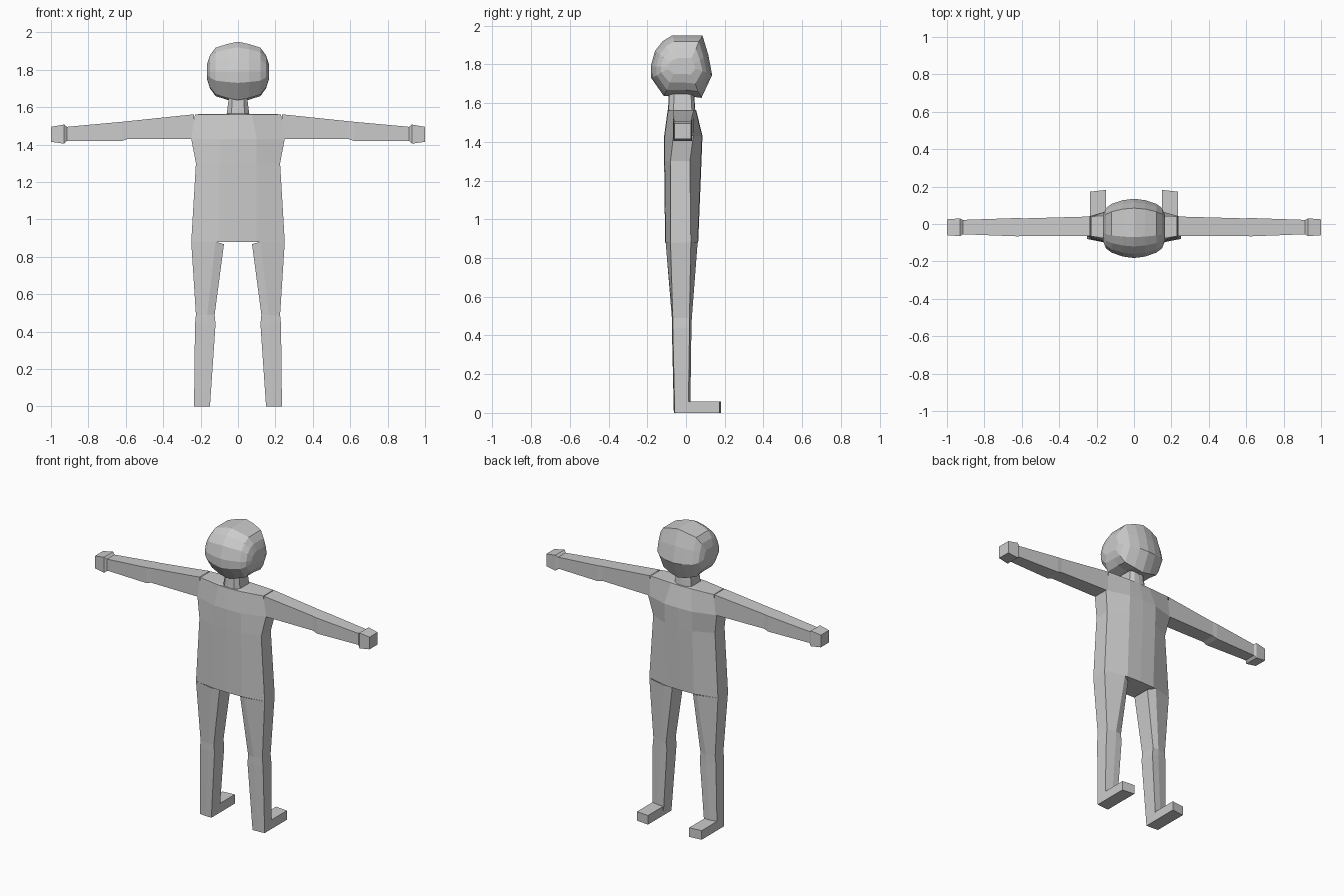
import bpy
import bmesh

if "Cube" in bpy.data.objects:
    bpy.data.objects.remove(bpy.data.objects["Cube"])


def loft(name, rings, cap_start=False, cap_end=True, mirror=False):
    """Skin a list of equal-length point rings."""
    bm = bmesh.new()
    loops = [[bm.verts.new(p) for p in ring] for ring in rings]
    for a, b in zip(loops, loops[1:]):
        for i in range(len(a)):
            j = (i + 1) % len(a)
            bm.faces.new((a[i], a[j], b[j], b[i]))
    if cap_start:
        bm.faces.new(loops[0][::-1])
    if cap_end:
        bm.faces.new(loops[-1])
    bmesh.ops.recalc_face_normals(bm, faces=bm.faces)
    me = bpy.data.meshes.new(name)
    bm.to_mesh(me)
    bm.free()
    ob = bpy.data.objects.new(name, me)
    bpy.context.collection.objects.link(ob)
    if mirror:
        ob.modifiers.new("Mirror", 'MIRROR').use_mirror_merge = False
    return ob


def torso_ring(z, hw, sf, sb, mx, f, b):
    """Ten-sided section: side strip, then raised front and back panels."""
    return [(hw, sf, z), (hw, sb, z), (mx, b, z), (0, b + .003, z), (-mx, b, z),
            (-hw, sb, z), (-hw, sf, z), (-mx, f, z), (0, f - .003, z), (mx, f, z)]


# Torso and neck
loft("torso", [torso_ring(*r) for r in [
    (0.88, .25, -.08, .025, .10, -.105, .06),
    (1.30, .225, -.08, .02, .10, -.11, .077),
    (1.43, .25, -.065, .038, .10, -.11, .082),
    (1.562, .23, -.065, .04, .075, -.092, .05),
    (1.565, .06, -.065, .03, .035, -.09, .045),
    (1.66, .048, -.06, .025, .03, -.085, .038)]], cap_start=True)


# Legs: outer x, inner x, side front/back y, middle x, panel front/back y
def leg_ring(z, xo, xi, sf, sb, xm, f, b):
    zi = z - .012 if z > .8 else z
    return [(xo, sf, z), (xo, sb, z), (xm, b, z),
            (xi, sb + .01, zi), (xi, sf - .005, zi), (xm, f, z)]


loft("leg", [leg_ring(*r) for r in [
    (0.88, .25, .075, -.08, .025, .12, -.105, .06),
    (0.49, .225, .125, -.068, .018, .165, -.073, .03),
    (0.44, .23, .12, -.068, .018, .165, -.073, .028),
    (0.0, .235, .15, -.058, .012, .19, -.062, .022)]], mirror=True)

# Feet
loft("foot", [[(.235, yo, 0), (.235, yo, .06), (.15, yi, .06), (.15, yi, 0)]
              for yo, yi in [(.01, .01), (.173, .182)]], mirror=True)


def arm_ring(x, z0, z1, y0, y1):
    return [(x, y0, z0), (x, y1, z0), (x, y1, z1), (x, y0, z1)]


# Arms with hands
loft("arm", [arm_ring(*r) for r in [
    (.235, 1.43, 1.562, -.065, .04),
    (.59, 1.43, 1.525, -.063, .03),
    (.62, 1.42, 1.522, -.066, .032),
    (.915, 1.42, 1.495, -.055, .022),
    (.93, 1.405, 1.507, -.065, .03),
    (1.0, 1.415, 1.495, -.06, .025)]], mirror=True)

# Head: side profile scaled across the width
profile = [(-.07, 1.95), (.01, 1.95), (.085, 1.95), (.115, 1.85), (.135, 1.745),
           (.08, 1.627), (0, 1.637), (-.115, 1.637), (-.18, 1.73),
           (-.182, 1.79), (-.16, 1.87), (-.12, 1.92)]
half = [(.06, .95, .92), (.12, .82, .80), (.15, .68, .55), (.165, .45, .26)]
slices = [(-x, a, b) for x, a, b in half[::-1]] + [(0, 1, 1)] + half
cy, cz = -.02, 1.79
loft("head", [[(x, cy + (y - cy) * sy, cz + (z - cz) * sz) for y, z in profile]
              for x, sy, sz in slices], cap_start=True)
